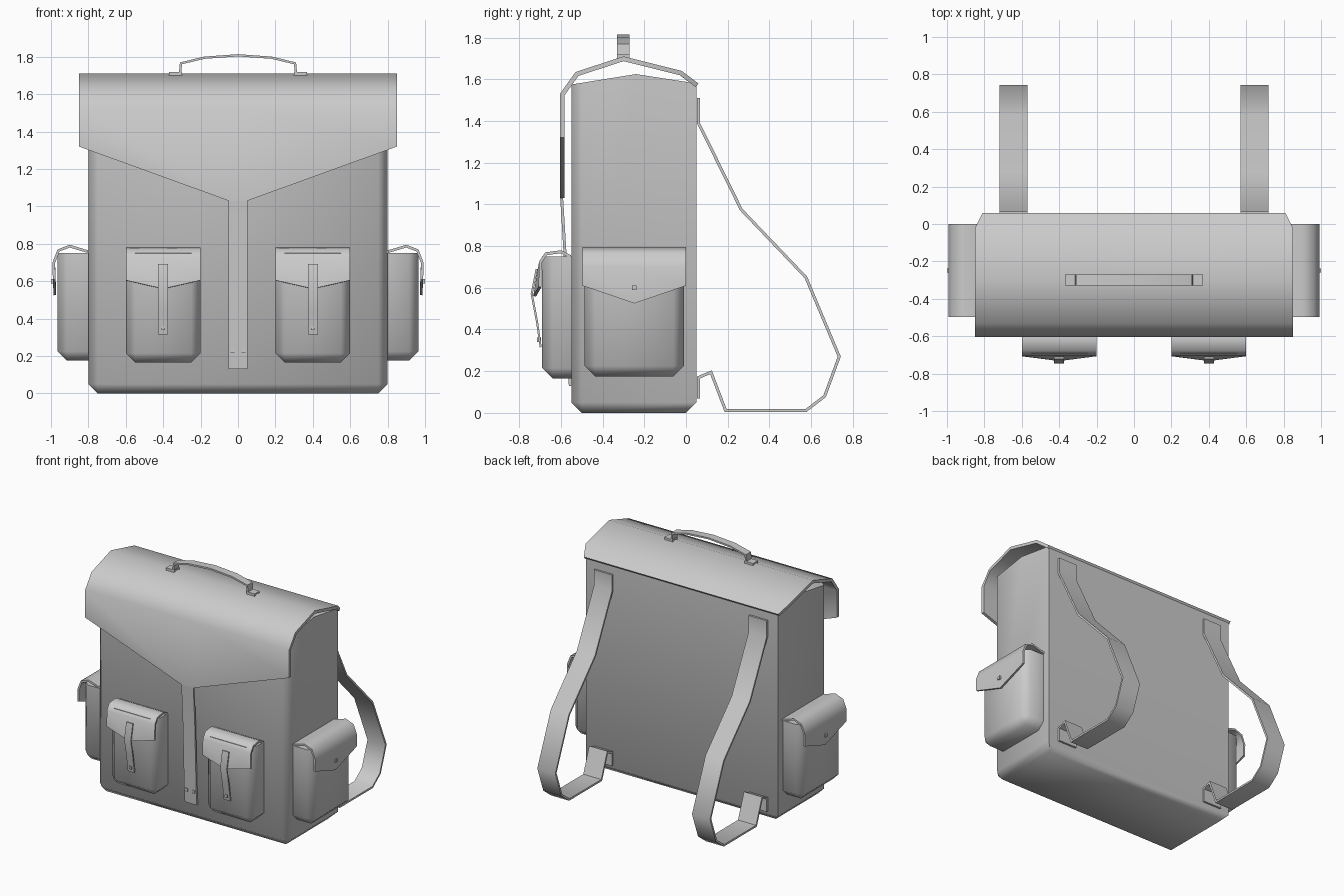
import bpy
import bmesh
from math import radians

cube = bpy.data.objects.get("Cube")
if cube:
    bpy.data.objects.remove(cube, do_unlink=True)

GREY = (0.6, 0.6, 0.6, 1.0)
grey = bpy.data.materials.new("plain grey canvas")
grey.use_nodes = True
grey.diffuse_color = GREY
shader = next(n for n in grey.node_tree.nodes if n.type == 'BSDF_PRINCIPLED')
shader.inputs["Base Color"].default_value = GREY
shader.inputs["Roughness"].default_value = 0.8


def finish(name, bm, loc=(0, 0, 0), turn=0, thick=None, offset=-1):
    """Turn a bmesh into a placed, smooth-shaded object."""
    mesh = bpy.data.meshes.new(name)
    bm.to_mesh(mesh)
    bm.free()
    mesh.materials.append(grey)
    obj = bpy.data.objects.new(name, mesh)
    bpy.context.collection.objects.link(obj)
    obj.location = loc
    obj.rotation_euler.z = radians(turn)
    bpy.ops.object.select_all(action='DESELECT')
    bpy.context.view_layer.objects.active = obj
    obj.select_set(True)
    if thick:
        mod = obj.modifiers.new("thickness", 'SOLIDIFY')
        mod.thickness = thick
        mod.offset = offset
        mod.use_even_offset = True
        bpy.ops.object.modifier_apply(modifier=mod.name)
    bpy.ops.object.shade_smooth_by_angle(angle=radians(50))
    return obj


def sheet(name, rows, thick, offset=-1, **place):
    """Thin cloth panel through rows of points running from back to front."""
    bm = bmesh.new()
    grid = [[bm.verts.new(p) for p in row] for row in rows]
    for a, b in zip(grid, grid[1:]):
        for j in range(len(a) - 1):
            bm.faces.new((a[j], b[j], b[j + 1], a[j + 1]))
    return finish(name, bm, thick=thick, offset=offset, **place)


def ribbon(name, path, half, thick, **place):
    """Strap of even width following a (y, z) path."""
    rows = [[(-half, y, z), (half, y, z)] for y, z in path]
    return sheet(name, rows, thick, offset=0, **place)


def block(name, profile, half, bevel_rule=None, bevel=0.05, **place):
    """Extrude a (y, z) profile across x and chamfer the edges a rule picks."""
    bm = bmesh.new()
    ends = [[bm.verts.new((x, y, z)) for y, z in profile] for x in (-half, half)]
    bm.faces.new(ends[0])
    bm.faces.new(ends[1][::-1])
    n = len(profile)
    for i in range(n):
        k = (i + 1) % n
        bm.faces.new((ends[0][i], ends[1][i], ends[1][k], ends[0][k]))
    bmesh.ops.recalc_face_normals(bm, faces=bm.faces)
    if bevel_rule:
        edges = [e for e in bm.edges if bevel_rule(e.verts[0].co, e.verts[1].co)]
        bmesh.ops.bevel(bm, geom=edges, offset=bevel, segments=1,
                        affect='EDGES', clamp_overlap=True)
    return finish(name, bm, **place)


def box(name, size, loc, turn=0):
    sx, sy, sz = (s / 2 for s in size)
    return block(name, [(-sy, -sz), (sy, -sz), (sy, sz), (-sy, sz)], sx,
                 loc=loc, turn=turn)


def lower_or_front(front, bottom, back=None):
    """Rule: bottom edges (except along the wall) and upright front edges."""
    def rule(a, b):
        low = abs(a.z - bottom) < 1e-4 and abs(b.z - bottom) < 1e-4
        wall = back is not None and abs(a.y - back) + abs(b.y - back) < 1e-4
        upright = abs(a.y - front) + abs(b.y - front) < 1e-4 and abs(a.x - b.x) < 1e-4
        return (low and not wall) or upright
    return rule


# Main bag
block("bag_body", [(-0.55, 0), (0.05, 0), (0.05, 1.58), (-0.24, 1.625), (-0.55, 1.575)],
      0.8, lower_or_front(-0.55, 0))

# Lid with its pointed front edge
lid_path = [(0.06, 1.58, 0.81), (-0.02, 1.64, 0.85), (-0.30, 1.71, 0.85),
            (-0.53, 1.635, 0.85), (-0.605, 1.53, 0.85)]
lid = [[(x, y, z) for x in (-w, -0.05, 0.05, w)] for y, z, w in lid_path]
lid.append([(x, -0.605, z) for x, z in
            ((-0.85, 1.32), (-0.05, 1.03), (0.05, 1.03), (0.85, 1.32))])
sheet("lid", lid, 0.022)

# Lid strap and studs
ribbon("lid_strap", [(-0.597, 1.04), (-0.58, 0.76), (-0.563, 0.25), (-0.555, 0.13)],
       0.05, 0.014)
for side, x in (("left", 0.03), ("right", -0.03)):
    box(f"lid_stud_{side}", (0.022, 0.02, 0.022), (x, -0.566, 0.23))

# Carry handle on the lid
ribbon("carry_handle", [(0.31, 1.71), (0.305, 1.765), (0.18, 1.795), (0, 1.808),
                        (-0.18, 1.795), (-0.305, 1.765), (-0.31, 1.71)],
       0.03, 0.012, loc=(0, -0.30, 0), turn=90)
for side, x in (("left", 0.335), ("right", -0.335)):
    box(f"handle_tab_{side}", (0.07, 0.06, 0.02), (x, -0.30, 1.709))


def pocket(name, loc, turn, half, flap_half, depth, bottom, path, tip):
    """Pouch facing -y with a pointed flap, turned into place."""
    place = dict(loc=loc, turn=turn)
    block(name, [(-depth, bottom), (0.01, bottom), (0.01, 0.75), (-depth, 0.75)],
          half, lower_or_front(-depth, bottom, 0.01), **place)
    rows = [[(x, y, z) for x in (-flap_half, 0, flap_half)] for y, z in path]
    rows[-1][1] = (0, *tip)
    sheet(name + "_flap", rows, 0.014, **place)


front_path = [(0, 0.755), (-0.05, 0.78), (-0.125, 0.77), (-0.155, 0.725), (-0.157, 0.605)]
side_path = [(0, 0.765), (-0.10, 0.795), (-0.165, 0.77), (-0.192, 0.70), (-0.19, 0.61)]
shoulder_path = [(0.06, 1.51), (0.06, 1.39), (0.265, 0.975), (0.575, 0.65),
                 (0.735, 0.27), (0.665, 0.08), (0.575, 0.011), (0.19, 0.011),
                 (0.12, 0.195), (0.06, 0.17), (0.06, 0.07)]

for side, s in (("left", 1), ("right", -1)):
    # Front pocket with strap and stud
    front = (s * 0.4, -0.55, 0)
    pocket(f"front_pocket_{side}", front, 0, 0.2, 0.2, 0.14, 0.165,
           front_path, (-0.183, 0.56))
    ribbon(f"front_pocket_strap_{side}",
           [(-0.166, 0.69), (-0.19, 0.57), (-0.165, 0.44), (-0.147, 0.315)],
           0.027, 0.01, loc=front)
    box(f"front_pocket_stud_{side}", (0.02, 0.02, 0.022), (s * 0.4, -0.705, 0.35))

    # Side pocket with stud
    pocket(f"side_pocket_{side}", (s * 0.8, -0.248, 0), s * 90, 0.238, 0.248,
           0.165, 0.175, side_path, (-0.186, 0.525))
    box(f"side_pocket_stud_{side}", (0.02, 0.022, 0.022), (s * 0.989, -0.248, 0.6))

    # Shoulder strap
    ribbon(f"shoulder_strap_{side}", shoulder_path, 0.075, 0.014,
           loc=(s * 0.645, 0, 0))
